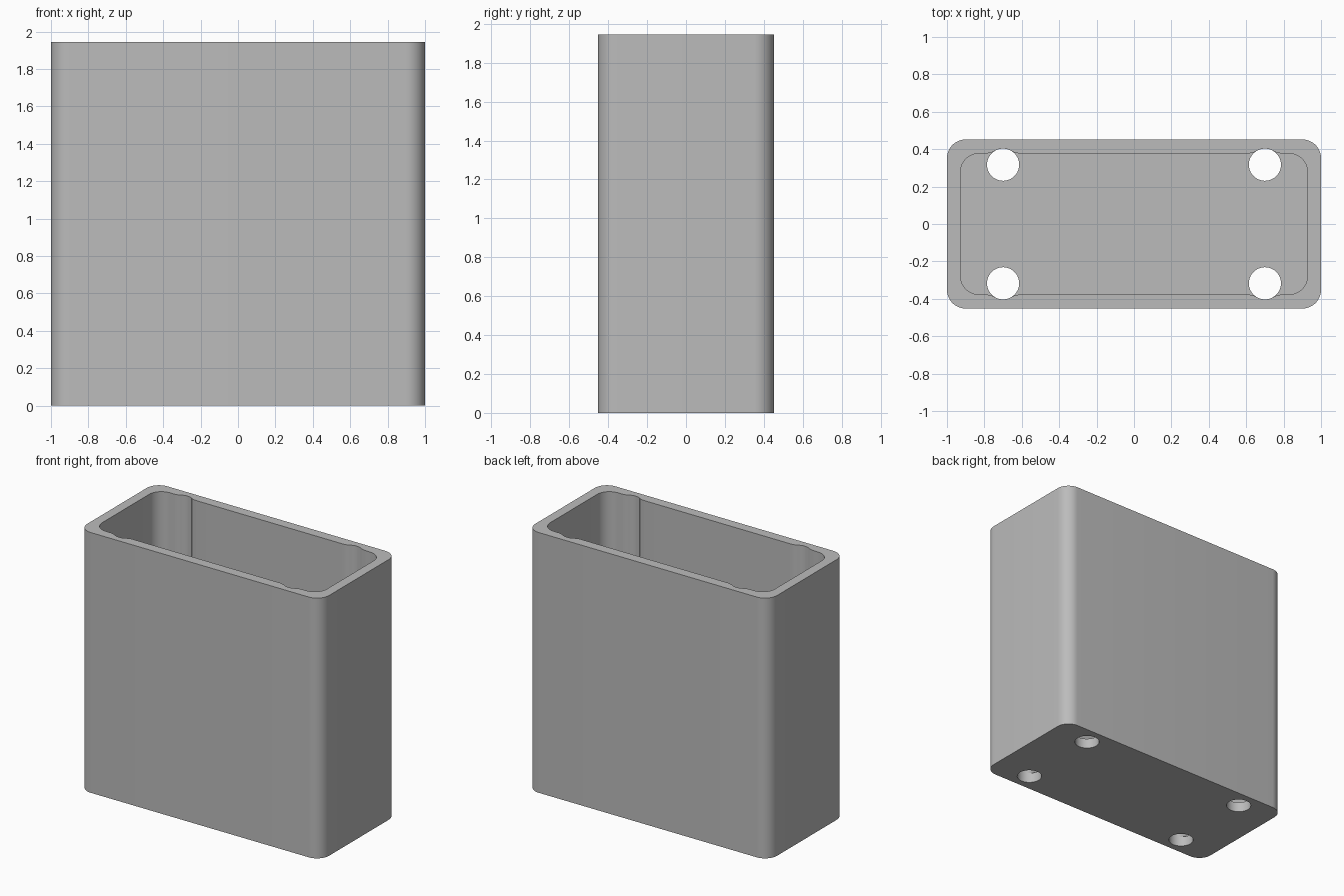
import bpy, bmesh, math

if "Cube" in bpy.data.objects:
    bpy.data.objects.remove(bpy.data.objects["Cube"])

HEIGHT, FLOOR = 1.945, 0.075
HX, HY = 1.0, 0.452          # outer half sizes
IX, IY = 0.928, 0.377        # cavity half sizes
CORNER = 0.1
HOLE_X, HOLE_Y, HOLE_R = 0.70, 0.317, 0.086
FLARE = 0.1                  # blend between wall and screw channel


def arc(cx, cy, r, a0, a1, n):
    return [(cx + r * math.cos(a0 + (a1 - a0) * i / n),
             cy + r * math.sin(a0 + (a1 - a0) * i / n)) for i in range(n + 1)]


def four_way(quarter):
    """Mirror a first-quadrant outline (counter-clockwise) into a closed loop."""
    half = quarter + [(-x, y) for x, y in reversed(quarter)]
    return half + [(-x, -y) for x, y in half]


def prism(name, outline, z0, z1):
    bm = bmesh.new()
    low = [bm.verts.new((x, y, z0)) for x, y in outline]
    high = [bm.verts.new((x, y, z1)) for x, y in outline]
    bm.faces.new(low[::-1])
    bm.faces.new(high)
    n = len(outline)
    for i in range(n):
        j = (i + 1) % n
        bm.faces.new((low[i], low[j], high[j], high[i]))
    mesh = bpy.data.meshes.new(name)
    bm.to_mesh(mesh)
    bm.free()
    obj = bpy.data.objects.new(name, mesh)
    bpy.context.collection.objects.link(obj)
    return obj


# Outer block with rounded vertical corners
quarter = arc(HX - CORNER, HY - CORNER, CORNER, 0, math.pi / 2, 12)
box = prism("box_body", four_way(quarter), 0, HEIGHT)

# Cavity outline: rounded corner, then a flare on each side of the channel
inner = arc(IX - CORNER, IY - CORNER, CORNER, 0, math.pi / 2, 12)
dy = IY + FLARE - HOLE_Y
dx = math.sqrt((HOLE_R + FLARE) ** 2 - dy ** 2)
flare = arc(HOLE_X + dx, IY + FLARE, FLARE, -math.pi / 2,
            -math.pi + math.atan2(dy, dx), 6)
flare.append((HOLE_X + 0.02, HOLE_Y + 0.05))
inner += flare + [(2 * HOLE_X - x, y) for x, y in reversed(flare)]
cutters = [prism("cavity_cutter", four_way(inner), FLOOR, HEIGHT + 0.2)]

# Screw channels through the floor and along the walls
for sx in (-1, 1):
    for sy in (-1, 1):
        circle = arc(sx * HOLE_X, sy * HOLE_Y, HOLE_R, 0, 2 * math.pi, 48)[:-1]
        cutters.append(prism("channel_cutter", circle, -0.1, HEIGHT + 0.1))

bpy.context.view_layer.objects.active = box
box.select_set(True)
for cutter in cutters:
    mod = box.modifiers.new("cut", 'BOOLEAN')
    mod.operation = 'DIFFERENCE'
    mod.solver = 'EXACT'
    mod.object = cutter
    bpy.ops.object.modifier_apply(modifier=mod.name)
    bpy.data.objects.remove(cutter)

# Plain grey finish
grey = bpy.data.materials.new("grey")
grey.diffuse_color = (0.5, 0.5, 0.5, 1)
grey.use_nodes = True
grey.node_tree.nodes["Principled BSDF"].inputs["Base Color"].default_value = grey.diffuse_color
box.data.materials.clear()
box.data.materials.append(grey)
bpy.ops.object.shade_smooth_by_angle(angle=math.radians(30))
